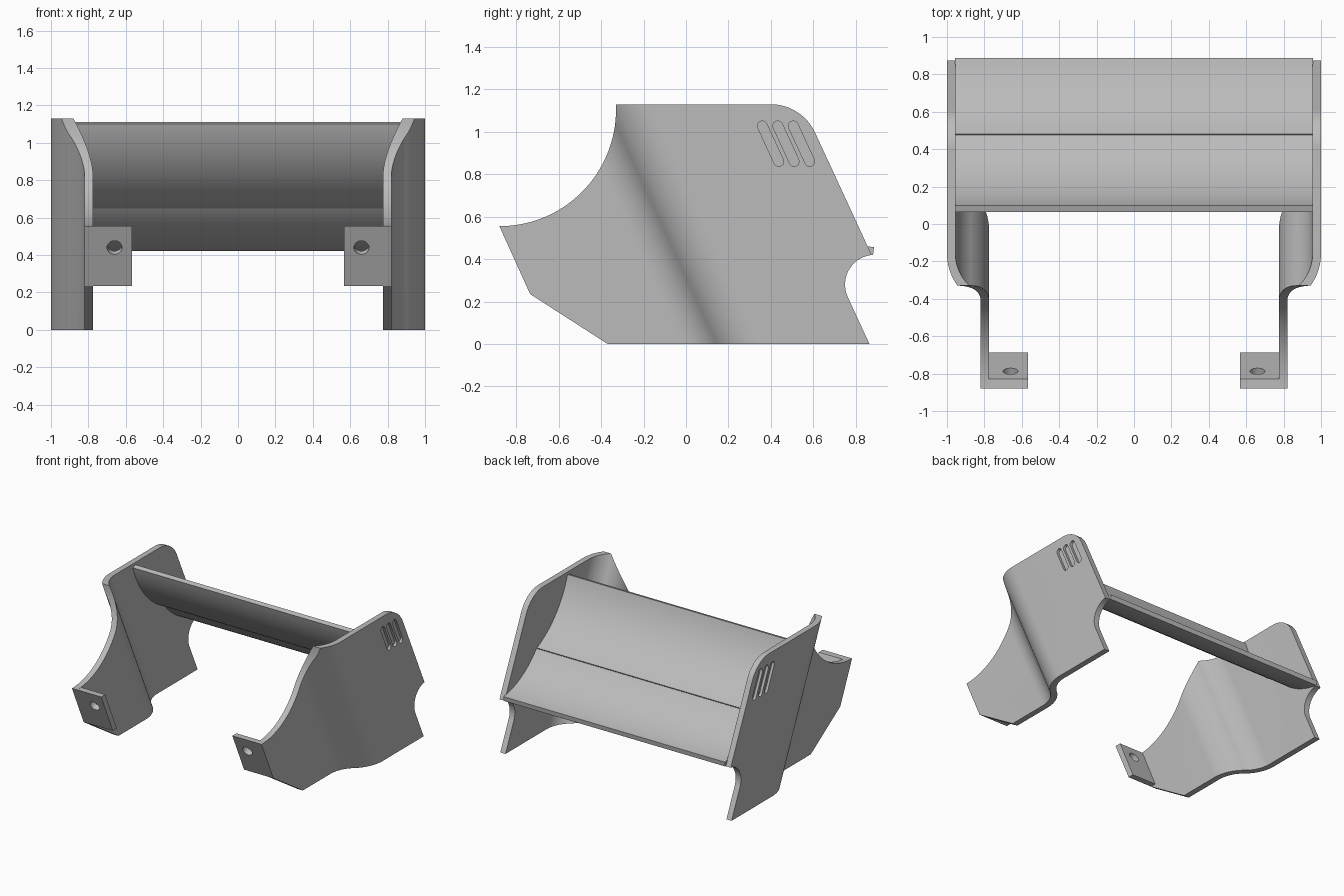
import bpy, bmesh
from math import sin, cos, atan, atan2, radians, hypot, pi
from mathutils import Vector

old = bpy.data.objects.get("Cube")
if old:
    bpy.data.objects.remove(old, do_unlink=True)

grey = bpy.data.materials.new("light grey")
grey.use_nodes = True
COLOUR = (0.5, 0.5, 0.5, 1)
grey.diffuse_color = COLOUR
grey.node_tree.nodes["Principled BSDF"].inputs["Base Color"].default_value = COLOUR

THICK = 0.045
LEAN = atan(0.46)                                  # tilt shared by bend, back edge and slots
ACROSS = Vector((0, cos(LEAN), sin(LEAN)))
ALONG = Vector((0, -sin(LEAN), cos(LEAN)))


def arc(cy, cz, r, a0, a1, n=20):
    angles = [radians(a0 + (a1 - a0) * i / n) for i in range(n + 1)]
    return [(cy + r * cos(a), cz + r * sin(a)) for a in angles]


def prism(name, points, sweep):
    """Closed solid: 3D outline swept along a vector."""
    bm = bmesh.new()
    face = bm.faces.new([bm.verts.new(p) for p in points])
    top = bmesh.ops.extrude_face_region(bm, geom=[face])["geom"]
    bmesh.ops.translate(bm, vec=sweep, verts=[v for v in top if isinstance(v, bmesh.types.BMVert)])
    bmesh.ops.recalc_face_normals(bm, faces=bm.faces)
    mesh = bpy.data.meshes.new(name)
    bm.to_mesh(mesh)
    bm.free()
    mesh.materials.append(grey)
    obj = bpy.data.objects.new(name, mesh)
    bpy.context.collection.objects.link(obj)
    return obj


def side_prism(name, outline, x0, x1):
    return prism(name, [(x0, y, z) for y, z in outline], Vector((x1 - x0, 0, 0)))


def activate(obj):
    bpy.ops.object.select_all(action="DESELECT")
    obj.select_set(True)
    bpy.context.view_layer.objects.active = obj


def boolean(obj, cutter, operation):
    mod = obj.modifiers.new("cut", "BOOLEAN")
    mod.operation, mod.object, mod.solver = operation, cutter, "EXACT"
    activate(obj)
    bpy.ops.object.modifier_apply(modifier=mod.name)
    bpy.data.objects.remove(cutter, do_unlink=True)


def finish(obj, mirrored=False):
    activate(obj)
    bpy.ops.object.shade_smooth_by_angle(angle=radians(30))
    if mirrored:
        obj.modifiers.new("mirror", "MIRROR").use_mirror_merge = False


# Side panels: an S-bent sheet trimmed to the panel outline
def bend(d):
    """S-curve (across, x) offset by d from the middle of the sheet."""
    r, x_in, x_out, turn = 0.225, 0.7975, 0.9775, 53.13
    return ([(-2, x_in + d)] + arc(-0.03, x_in + r, r - d, -90, -90 + turn, 14)
            + arc(0.33, x_out - r, r + d, 90 + turn, 90, 14) + [(2, x_out + d)])


section = bend(THICK / 2) + bend(-THICK / 2)[::-1]
panel = prism("side_panels", [Vector((x, 0, 0)) + ACROSS * s - ALONG * 2 for s, x in section], ALONG * 4)

tilt = LEAN * 180 / pi
outline = (arc(-0.88, 1.105, 0.55, -90, 0, 32) + [(-0.33, 1.13)]
           + arc(0.40, 0.90, 0.23, 90, tilt)
           + arc(0.89, 0.28, 0.14, 96, 180 + tilt)
           + [(0.865, 0), (-0.37, 0), (-0.735, 0.235)])
boolean(panel, side_prism("panel_outline", outline, 0.5, 1.3), "INTERSECT")

# Three shallow slanted grooves near the top rear corner
for i in range(3):
    y, z, r, length = 0.36 + 0.073 * i, 1.028, 0.023, 0.185
    ey, ez = y + length * sin(LEAN), z - length * cos(LEAN)
    slot = arc(y, z, r, tilt, tilt + 180, 10) + arc(ey, ez, r, tilt + 180, tilt + 360, 10)
    boolean(panel, side_prism("groove", slot, 0.98, 1.1), "DIFFERENCE")
finish(panel, True)

# Mounting tabs with a bolt hole
tab = side_prism("mounting_tabs", [(-0.88, 0.555), (-0.83, 0.555), (-0.688, 0.235), (-0.735, 0.235)], 0.567, 0.78)
ring = [Vector((0.66 + a, -0.805, 0.45)) + ALONG * b - ACROSS * 0.15 for a, b in arc(0, 0, 0.04, 0, 350, 35)]
boolean(tab, prism("bolt_hole", ring, ACROSS * 0.3), "DIFFERENCE")
finish(tab, True)


# Cross plates: two curved sheets between the panels, hollow side up and back
def curved_plate(name, p0, p1, turn, thick):
    dy, dz = p1[0] - p0[0], p1[1] - p0[1]
    chord, heading = hypot(dy, dz), atan2(dz, dy)
    half = radians(turn) / 2
    r = chord / 2 / sin(half)
    cy = (p0[0] + p1[0]) / 2 - sin(heading) * r * cos(half)
    cz = (p0[1] + p1[1]) / 2 + cos(heading) * r * cos(half)
    mid = heading * 180 / pi - 90
    a0, a1 = mid - turn / 2, mid + turn / 2
    outline = arc(cy, cz, r, a0, a1, 24) + arc(cy, cz, r - thick, a1, a0, 24)
    finish(side_prism(name, outline, -0.958, 0.958))


curved_plate("upper_cross_plate", (0.065, 1.10), (0.462, 0.648), 48, 0.036)
curved_plate("lower_cross_plate", (0.455, 0.655), (0.882, 0.42), 42, 0.036)
